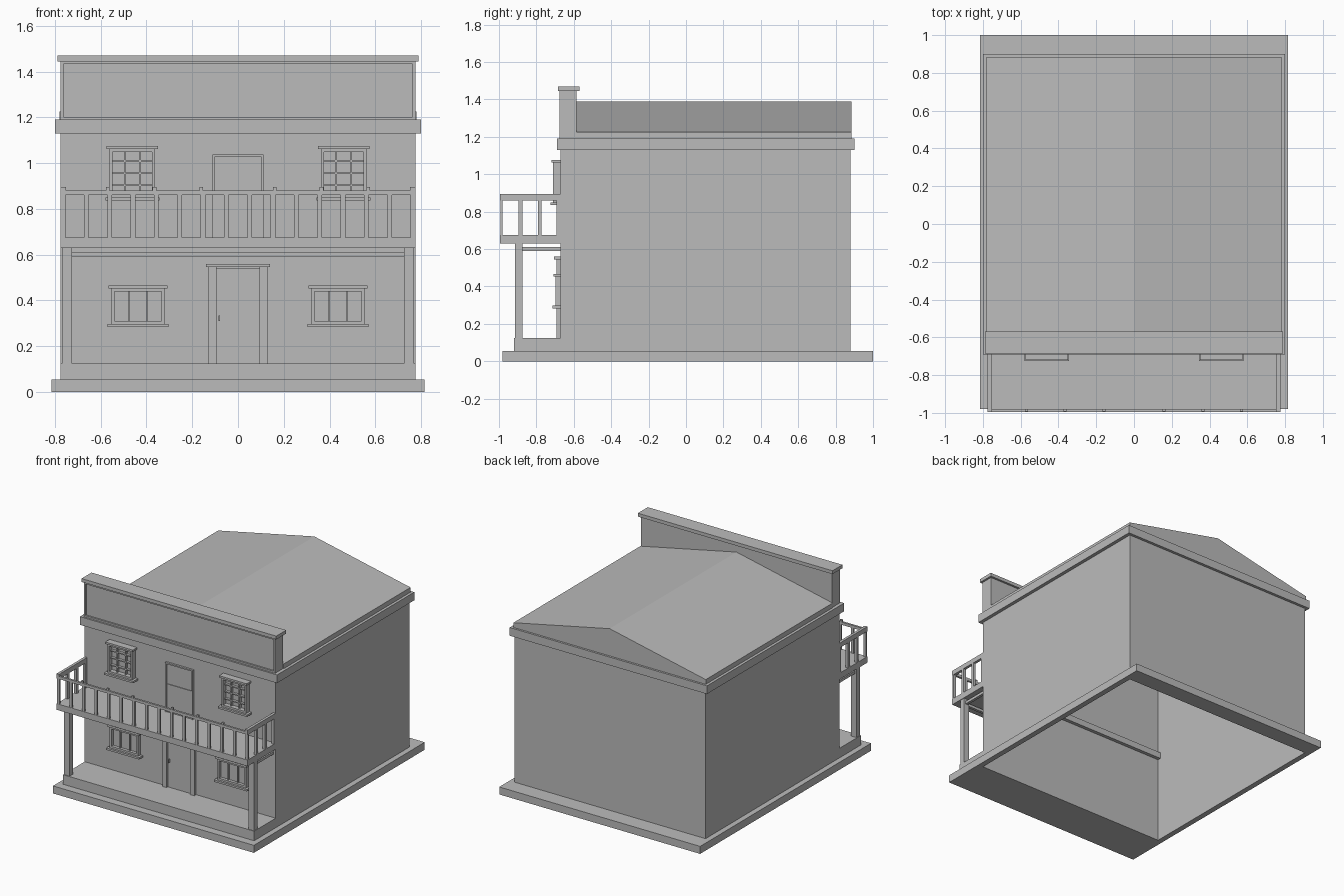
import bpy, bmesh
from mathutils import Matrix, Vector

if "Cube" in bpy.data.objects:
    bpy.data.objects.remove(bpy.data.objects["Cube"], do_unlink=True)

grey = bpy.data.materials.new("plain_grey")
grey.use_nodes = True
grey.diffuse_color = (0.5, 0.5, 0.5, 1)
grey.node_tree.nodes["Principled BSDF"].inputs["Base Color"].default_value = (0.5, 0.5, 0.5, 1)


def finish(name, bm):
    mesh = bpy.data.meshes.new(name)
    bm.to_mesh(mesh)
    bm.free()
    mesh.materials.append(grey)
    obj = bpy.data.objects.new(name, mesh)
    bpy.context.collection.objects.link(obj)
    return obj


def boxes(name, *spans):
    """One object made of boxes given as (x range, y range, z range)."""
    bm = bmesh.new()
    for span in spans:
        centre = Vector([(a + b) / 2 for a, b in span])
        size = Vector([b - a for a, b in span])
        bmesh.ops.create_cube(bm, size=1, matrix=Matrix.Translation(centre) @ Matrix.Diagonal(size.to_4d()))
    return finish(name, bm)


def ring(name, outer_x, outer_y, z):
    """Flat rectangular frame around the outside of the walls, with an open middle."""
    y0, y1 = outer_y
    boxes(name,
          ((-outer_x, outer_x), (y0, FRONT), z),
          ((-outer_x, outer_x), (BACK, y1), z),
          ((-outer_x, -WIDE), (FRONT, BACK), z),
          ((WIDE, outer_x), (FRONT, BACK), z))


def border(x, y, z, t, bottom=True):
    """Upright picture-frame boxes facing the front."""
    parts = [((x[0], x[0] + t), y, z), ((x[1] - t, x[1]), y, z),
             ((x[0] + t, x[1] - t), y, (z[1] - t, z[1]))]
    if bottom:
        parts.append(((x[0] + t, x[1] - t), y, (z[0], z[0] + t)))
    return parts


WIDE, FRONT, BACK = 0.775, -0.67, 0.88

# Foundation, porch and hollow wall shell
ring("foundation", 0.815, (-0.98, 1.0), (0, 0.055))
boxes("porch_floor", ((-WIDE, WIDE), (-0.92, FRONT), (0.055, 0.125)))
walls = boxes("walls", ((-WIDE, WIDE), (FRONT, BACK), (0, 1.19)))
bm = bmesh.new()
bm.from_mesh(walls.data)
bmesh.ops.delete(bm, geom=[f for f in bm.faces if abs(f.normal.z) > 0.5], context='FACES')
bm.to_mesh(walls.data)
bm.free()
ring("cornice", 0.8, (-0.69, 0.9), (1.13, 1.19))

# Low gable roof, open underneath
bm = bmesh.new()
profile = [(-0.78, 1.19), (-0.78, 1.225), (0, 1.39), (0.78, 1.225), (0.78, 1.19)]
near = [bm.verts.new((x, -0.585, z)) for x, z in profile]
far = [bm.verts.new((x, 0.885, z)) for x, z in profile]
for i in range(4):
    bm.faces.new((near[i], far[i], far[i + 1], near[i + 1]))
bm.faces.new(near)
bm.faces.new(far[::-1])
bmesh.ops.recalc_face_normals(bm, faces=bm.faces)
finish("roof", bm)

# False front with a raised border and a cap
boxes("false_front", ((-WIDE, WIDE), (-0.665, -0.585), (1.19, 1.445)),
      *border((-WIDE, WIDE), (-0.677, -0.665), (1.19, 1.445), 0.012))
boxes("false_front_cap", ((-0.79, 0.79), (-0.685, -0.57), (1.445, 1.47)))

# Balcony floor and railing
boxes("balcony_floor", ((-WIDE, WIDE), (-0.995, -0.645), (0.63, 0.675)))
rails = [((-WIDE, WIDE), (-0.995, -0.98), (0.86, 0.88))]
for i in range(16):
    x = -0.765 + i * 0.102
    rails.append(((x - 0.01, x + 0.01), (-0.993, -0.98), (0.675, 0.86)))
for side in (-1, 1):
    x = side * 0.765
    rails.append(((x - 0.01, x + 0.01), (-0.995, FRONT), (0.86, 0.895)))
    for y in (-0.885, -0.782, -0.682):
        rails.append(((x - 0.01, x + 0.01), (y - 0.01, y + 0.01), (0.675, 0.86)))
    for x in (0.16, 0.365, 0.57, 0.76):
        x *= side
        rails.append(((x - 0.008, x + 0.008), (-0.993, -0.98), (0.88, 0.895)))
boxes("balcony_railing", *rails)

# Porch posts and tie beams
beams = [((-0.725, 0.725), (-0.905, -0.885), (0.59, 0.61))]
for side, label in ((-1, "right"), (1, "left")):
    x = side * 0.748
    boxes(label + "_post", ((x - 0.022, x + 0.022), (-0.915, -0.875), (0.125, 0.63)))
    beams.append(((x - 0.01, x + 0.01), (-0.875, FRONT), (0.59, 0.61)))
boxes("porch_beams", *beams)


def window(name, cx, half, z, rows, depth):
    """Framed window with glazing bars, a head and a sill."""
    x = (cx - half, cx + half)
    y = (FRONT - depth, FRONT)
    bar_y = (FRONT - depth * 0.6, FRONT)
    parts = border(x, y, z, 0.014)
    for i in (1, 2):
        bx = x[0] + 2 * half * i / 3
        parts.append(((bx - 0.004, bx + 0.004), bar_y, z))
    for i in range(1, rows):
        bz = z[0] + (z[1] - z[0]) * i / rows
        parts.append((x, bar_y, (bz - 0.004, bz + 0.004)))
    parts.append(((x[0] - 0.012, x[1] + 0.012), (y[0] - 0.01, FRONT), (z[1], z[1] + 0.014)))
    parts.append(((x[0] - 0.018, x[1] + 0.018), (y[0] - 0.015, FRONT), (z[0] - 0.014, z[0])))
    parts.append((x, (FRONT - 0.005, FRONT), z))
    boxes(name, *parts)


for side, label in ((-1, "right"), (1, "left")):
    window(label + "_lower_window", side * 0.437, 0.116, (0.297, 0.452), 1, 0.028)
    window(label + "_upper_window", side * 0.462, 0.1, (0.85, 1.062), 4, 0.04)

# Doors
boxes("lower_door_frame",
      ((-0.13, -0.095), (-0.692, FRONT), (0.125, 0.545)),
      ((0.095, 0.13), (-0.692, FRONT), (0.125, 0.545)),
      ((-0.14, 0.14), (-0.705, FRONT), (0.545, 0.56)))
boxes("lower_door", ((-0.095, 0.095), (-0.677, FRONT), (0.125, 0.54)))
boxes("lower_door_handle", ((-0.085, -0.078), (-0.692, -0.677), (0.31, 0.335)))
boxes("upper_door_frame", *border((-0.112, 0.112), (-0.685, FRONT), (0.675, 1.037), 0.01, False))
boxes("upper_door", ((-0.102, 0.102), (-0.675, FRONT), (0.675, 1.027)),
      ((-0.102, 0.102), (-0.68, -0.675), (0.675, 0.88)))
